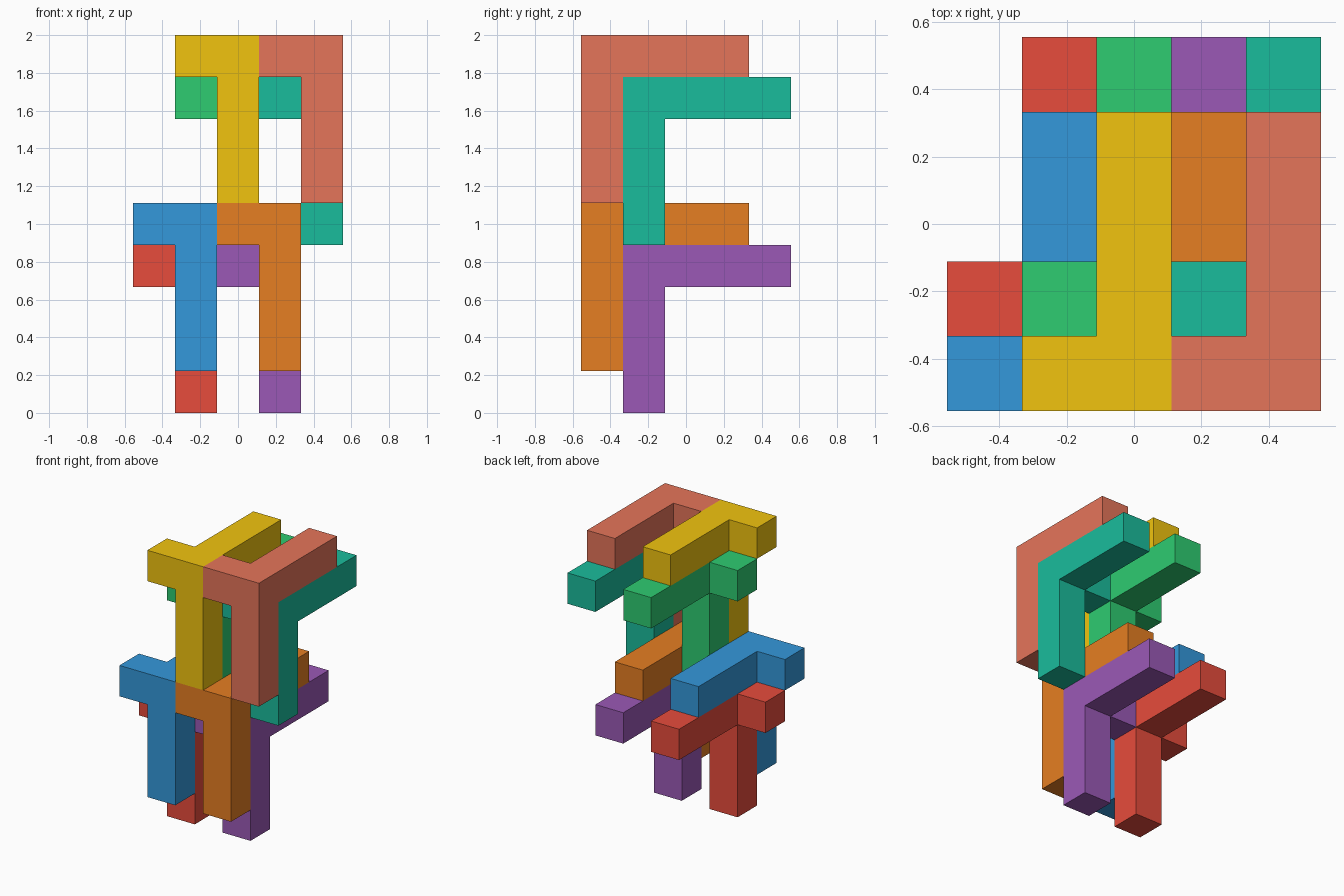
import bpy, bmesh
from mathutils import Vector, Color

if "Cube" in bpy.data.objects:
    bpy.data.objects.remove(bpy.data.objects["Cube"])

U = 2 / 9  # one cell of the 5 x 5 x 9 cell grid


def tripod(name, corner, rgb):
    """Corner cube with three arms: 1 cell left, 3 cells back, 3 cells down."""
    bm = bmesh.new()
    bmesh.ops.create_cube(bm, size=U)
    for axis, cells in (((-1, 0, 0), 1), ((0, 1, 0), 3), ((0, 0, -1), 3)):
        d = Vector(axis)
        bm.normal_update()
        face = max(bm.faces, key=lambda f: f.calc_center_median().dot(d) + f.normal.dot(d))
        new = bmesh.ops.extrude_discrete_faces(bm, faces=[face])["faces"][0]
        bmesh.ops.translate(bm, verts=new.verts, vec=d * U * cells)
    bmesh.ops.recalc_face_normals(bm, faces=bm.faces)
    mesh = bpy.data.meshes.new(name)
    bm.to_mesh(mesh)
    bm.free()
    obj = bpy.data.objects.new(name, mesh)
    x, y, z = corner
    obj.location = ((x - 2) * U, (y - 2) * U, (z + 0.5) * U)
    mat = bpy.data.materials.new(name + "_color")
    linear = Color([c / 255 for c in rgb]).from_srgb_to_scene_linear()
    mat.diffuse_color = (*linear, 1)
    mat.use_nodes = True
    mat.node_tree.nodes["Principled BSDF"].inputs["Base Color"].default_value = mat.diffuse_color
    mesh.materials.append(mat)
    bpy.context.collection.objects.link(obj)


# Two tiers, each with a front pair and a back pair one cell lower (sRGB colors)
colors = {
    "upper_front_left": (241, 196, 15), "upper_front_right": (229, 117, 90),
    "upper_back_left": (46, 204, 113), "upper_back_right": (26, 188, 156),
    "lower_front_left": (52, 152, 219), "lower_front_right": (230, 126, 34),
    "lower_back_left": (231, 76, 60), "lower_back_right": (155, 89, 182),
}
for tier, x0, z0 in (("upper", 2, 8), ("lower", 1, 4)):
    for depth, dy in (("front", 0), ("back", 1)):
        for side, dx in (("left", 0), ("right", 2)):
            name = f"{tier}_{depth}_{side}"
            tripod(name, (x0 + dx, dy, z0 - dy), colors[name])
